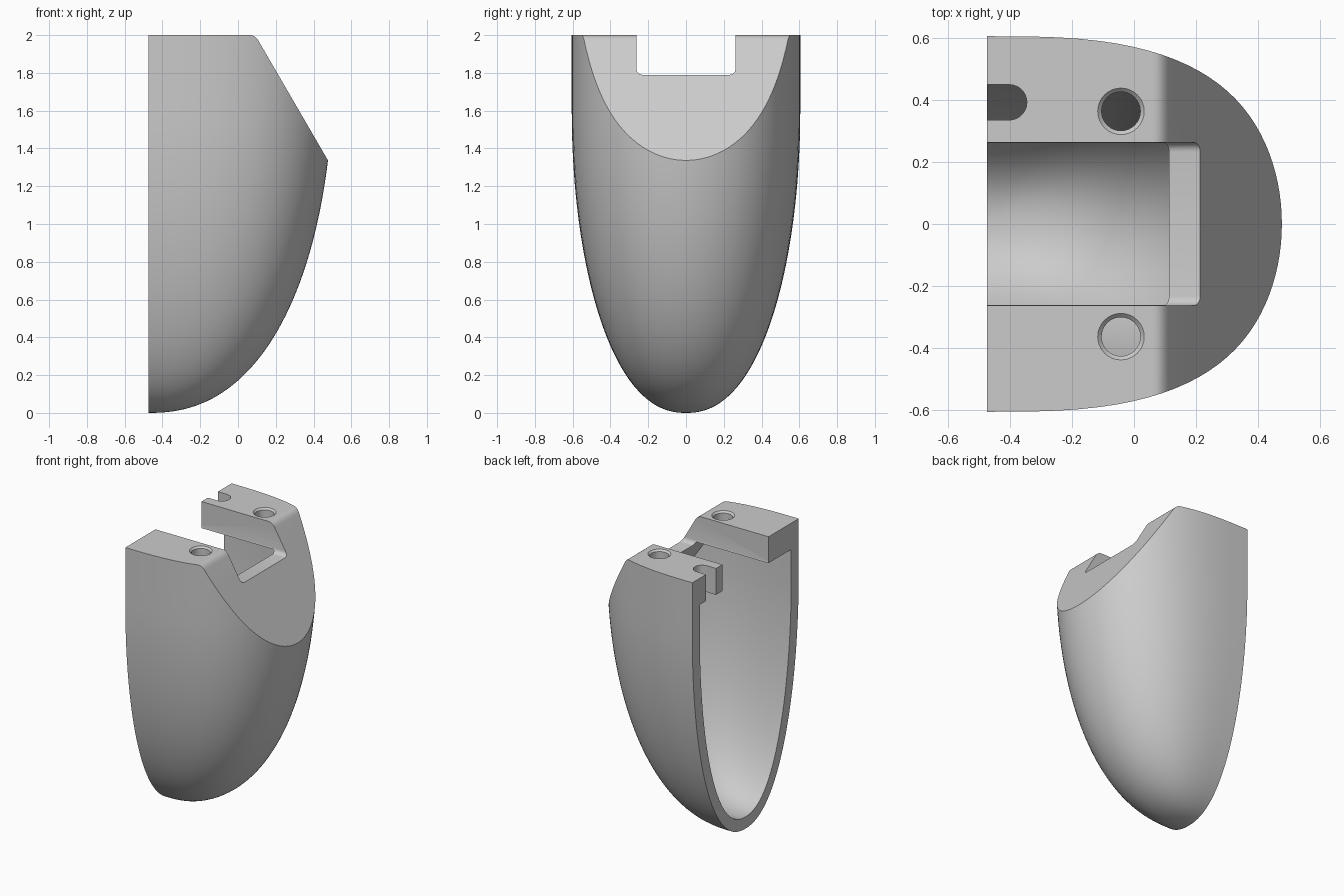
import bpy
import bmesh
import math

if "Cube" in bpy.data.objects:
    bpy.data.objects.remove(bpy.data.objects["Cube"])

BACK = -0.474      # open rear plane
SLOPE = 0.581      # x run per unit of drop on the slanted face
WALL = 0.085

grey = bpy.data.materials.new("grey plastic")
grey.diffuse_color = (0.6, 0.6, 0.6, 1)
grey.use_nodes = True
grey.node_tree.nodes["Principled BSDF"].inputs["Base Color"].default_value = grey.diffuse_color


def finish(name, bm):
    bmesh.ops.recalc_face_normals(bm, faces=bm.faces[:])
    mesh = bpy.data.meshes.new(name)
    bm.to_mesh(mesh)
    bm.free()
    mesh.materials.append(grey)
    ob = bpy.data.objects.new(name, mesh)
    bpy.context.collection.objects.link(ob)
    return ob


def half_egg(name, inset=0.0, extend=0.0, rows=52, cols=56):
    """Loft of half ovals, full at the sides, shrinking to a blunt tip below."""
    bm = bmesh.new()
    rings = []
    top = 2.06
    for i in range(rows + 1):
        h = 0.0003 + (top - inset) * (i / rows) ** 2
        u = max(0, 1 - h / (2 - inset))
        v = max(0, 1 - h / (1.6 - inset))
        a = (0.985 - inset) * (1 - u ** 2.3) ** (1 / 2.3)
        b = (0.605 - inset) * (1 - v ** 2) ** (1 / 2.25)
        pts = []
        for j in range(cols + 1):
            t = -math.pi / 2 + math.pi * j / cols
            c = max(0, math.cos(t))
            pts.append((BACK + a * c ** (2 / 3), b * math.sin(t)))
        if extend:
            pts = [(BACK - extend, -b)] + pts + [(BACK - extend, b)]
        rings.append([bm.verts.new((x, y, inset + h)) for x, y in pts])
    n = len(rings[0])
    for lo, hi in zip(rings, rings[1:]):
        for j in range(n):
            k = (j + 1) % n
            bm.faces.new((lo[j], lo[k], hi[k], hi[j]))
    bm.faces.new(rings[0])
    bm.faces.new(rings[-1])
    return finish(name, bm)


def prism(name, pts, lo, hi, axis):
    """Extrude a 2D profile along x, y or z."""
    def place(p, d):
        return {"x": (d, *p), "y": (p[0], d, p[1]), "z": (*p, d)}[axis]
    bm = bmesh.new()
    a = [bm.verts.new(place(p, lo)) for p in pts]
    b = [bm.verts.new(place(p, hi)) for p in pts]
    for i in range(len(pts)):
        k = (i + 1) % len(pts)
        bm.faces.new((a[i], a[k], b[k], b[i]))
    bm.faces.new(a)
    bm.faces.new(b)
    return finish(name, bm)


def arc(cx, cy, r, a0, a1, steps):
    return [(cx + r * math.cos(math.radians(a0 + (a1 - a0) * i / steps)),
             cy + r * math.sin(math.radians(a0 + (a1 - a0) * i / steps)))
            for i in range(steps + 1)]


def boolean(ob, tool, op):
    m = ob.modifiers.new("cut", "BOOLEAN")
    m.operation, m.solver, m.object = op, "EXACT", tool
    bpy.context.view_layer.objects.active = ob
    bpy.ops.object.modifier_apply(modifier=m.name)
    bpy.data.objects.remove(tool, do_unlink=True)


def slant_x(z):
    return 0.091 + (2 - z) * SLOPE


# outer body trimmed by a flat top, a rounded shoulder and the slanted face
shell = half_egg("shell")
p0, p1, p2 = (0.06, 2.0), (0.091, 2.0), (slant_x(1.968), 1.968)
shoulder = [tuple((1 - t) ** 2 * p0[k] + 2 * t * (1 - t) * p1[k] + t * t * p2[k]
                  for k in (0, 1)) for t in (i / 6 for i in range(7))]
trim = prism("trim", [(-1, -0.5), (-1, 2.0)] + shoulder + [(slant_x(-0.5), -0.5)],
             -1, 1, "y")
boolean(shell, trim, "INTERSECT")

# hollow inside, open at the rear, leaving a top slab and a slanted wall
cavity = half_egg("cavity", inset=WALL, extend=0.3)
roof = 1.81
limit = prism("limit", [(-1, -0.5), (-1, roof), (slant_x(roof) - 0.1, roof),
                        (slant_x(-0.5) - 0.1, -0.5)], -1, 1, "y")
boolean(cavity, limit, "INTERSECT")
boolean(shell, cavity, "DIFFERENCE")

# wide notch through the top slab and the slanted wall
notch = [(-0.262, 2.2)] + arc(-0.232, 1.82, 0.03, 180, 270, 5) \
    + arc(0.232, 1.82, 0.03, 270, 360, 5) + [(0.262, 2.2)]
boolean(shell, prism("notch", notch, -0.9, 0.9, "x"), "DIFFERENCE")

# pair of screw holes with chamfered rims
for side in (-1, 1):
    hole = prism("hole", arc(-0.042, 0.363 * side, 0.0625, 0, 348.75, 31),
                 1.7, 2.1, "z")
    boolean(shell, hole, "DIFFERENCE")
    bm = bmesh.new()
    bmesh.ops.create_cone(bm, cap_ends=True, segments=32, radius1=0.06,
                          radius2=0.09, depth=0.03)
    bmesh.ops.translate(bm, verts=bm.verts[:], vec=(-0.042, 0.363 * side, 2.0))
    boolean(shell, finish("chamfer", bm), "DIFFERENCE")

# round-ended cable slot in one rear corner
slot = [(-0.7, 0.335)] + arc(-0.402, 0.392, 0.057, -90, 90, 14) + [(-0.7, 0.449)]
boolean(shell, prism("slot", slot, 1.7, 2.1, "z"), "DIFFERENCE")

# smooth curved walls, crisp cut edges
bpy.ops.object.select_all(action="DESELECT")
shell.select_set(True)
bpy.context.view_layer.objects.active = shell
bpy.ops.object.shade_smooth_by_angle(angle=math.radians(30))
